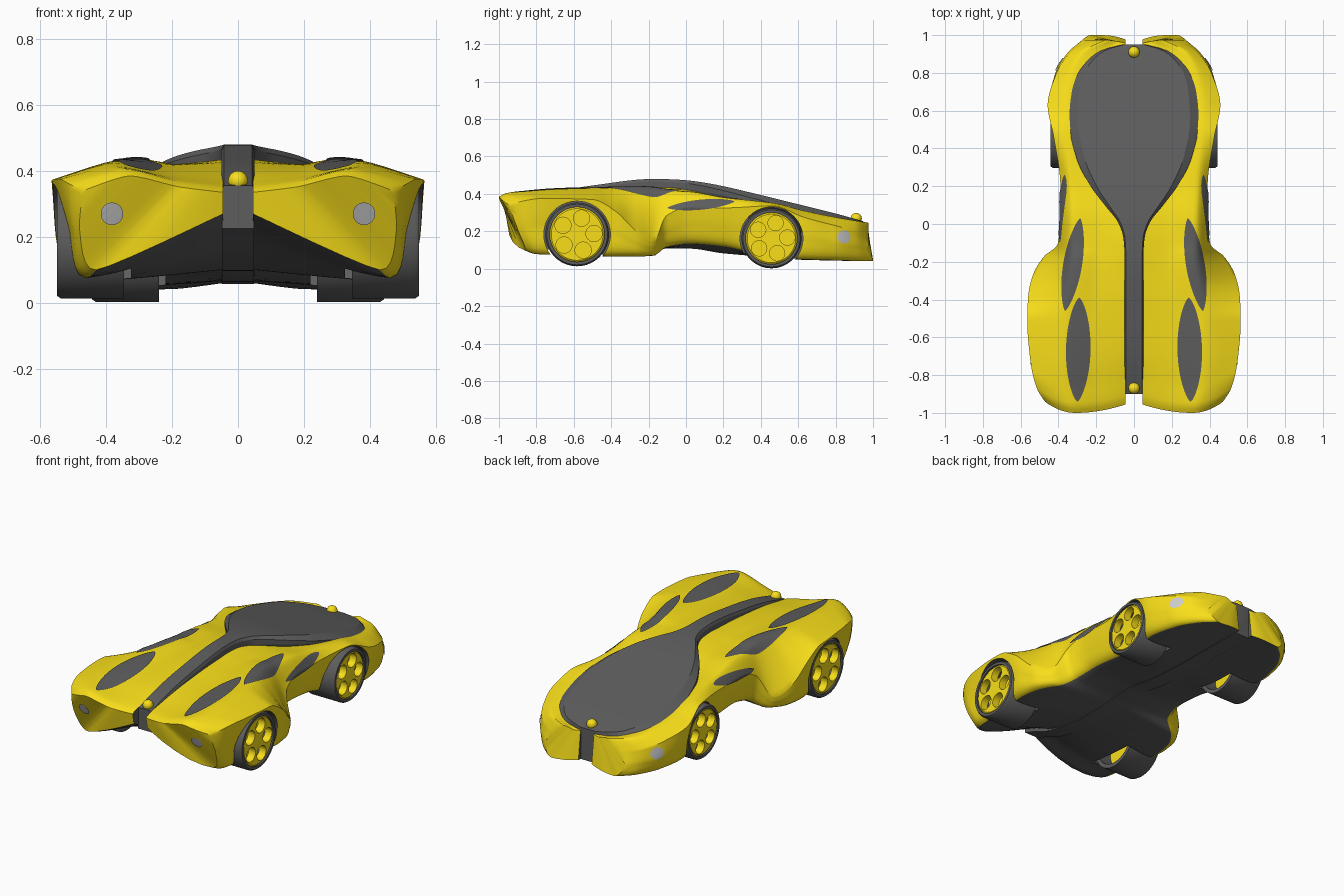
import bpy, bmesh, math
from mathutils import Vector
from mathutils.bvhtree import BVHTree

if "Cube" in bpy.data.objects:
    bpy.data.objects.remove(bpy.data.objects["Cube"])


def material(name, rgb):
    m = bpy.data.materials.new(name)
    m.diffuse_color = (*rgb, 1)
    m.use_nodes = True
    m.node_tree.nodes["Principled BSDF"].inputs["Base Color"].default_value = m.diffuse_color
    return m


paint = material("yellow_paint", (0.95, 0.74, 0.01))
dark = material("dark_grey", (0.11, 0.11, 0.11))


def make(name, verts, faces, mats=(), dark_faces=()):
    me = bpy.data.meshes.new(name)
    me.from_pydata([tuple(v) for v in verts], [], faces)
    for m in mats:
        me.materials.append(m)
    for i in dark_faces:
        me.polygons[i].material_index = 1
    bm = bmesh.new()
    bm.from_mesh(me)
    bmesh.ops.recalc_face_normals(bm, faces=bm.faces)
    bm.to_mesh(me)
    bm.free()
    ob = bpy.data.objects.new(name, me)
    bpy.context.collection.objects.link(ob)
    return ob


def finish(ob, mirror=True, angle=35):
    if mirror:
        ob.modifiers.new("mirror", "MIRROR")
    bpy.ops.object.select_all(action="DESELECT")
    ob.select_set(True)
    bpy.context.view_layer.objects.active = ob
    bpy.ops.object.convert(target="MESH")
    bpy.ops.object.shade_smooth_by_angle(angle=math.radians(angle))


def curve(table, col, y):
    # smooth interpolation without overshoot
    n = len(table)
    X, V = [r[0] for r in table], [r[col] for r in table]
    y = min(max(y, X[0]), X[-1])
    k = max(i for i in range(n - 1) if X[i] <= y)
    d = [(V[i + 1] - V[i]) / (X[i + 1] - X[i]) for i in range(n - 1)]

    def slope(i):
        a, b = d[max(i - 1, 0)], d[min(i, n - 2)]
        return 0 if a * b <= 0 else 2 * a * b / (a + b)
    h = X[k + 1] - X[k]
    t = (y - X[k]) / h
    return (V[k] * (1 + 2 * t) * (1 - t) ** 2 + slope(k) * h * t * (1 - t) ** 2
            + V[k + 1] * t * t * (3 - 2 * t) + slope(k + 1) * h * t * t * (t - 1))


def spline(pts, n, tension=0.32):
    P = [Vector(p) for p in pts]
    out = [P[0]]
    for i in range(len(P) - 1):
        m0 = (P[i + 1] - P[max(i - 1, 0)]) * tension
        m1 = (P[min(i + 2, len(P) - 1)] - P[i]) * tension
        for s in range(1, n + 1):
            t = s / n
            out.append(P[i] * (1 + 2 * t) * (1 - t) ** 2 + m0 * t * (1 - t) ** 2
                       + P[i + 1] * t * t * (3 - 2 * t) + m1 * t * t * (t - 1))
    return out


# body stations: y, top at centre, crest x, crest z, width, edge z, lower width, bottom z, floor z
BODY = [
    (-1.00, .335, .33, .385, .47, .34, .48, .10, .27),
    (-.96, .35, .34, .405, .51, .36, .50, .08, .25),
    (-.85, .37, .37, .415, .54, .375, .51, .075, .21),
    (-.70, .395, .38, .425, .555, .375, .52, .075, .15),
    (-.50, .415, .38, .43, .565, .37, .54, .07, .11),
    (-.38, .425, .365, .43, .56, .31, .55, .065, .10),
    (-.27, .43, .35, .428, .535, .205, .53, .065, .10),
    (-.17, .435, .34, .42, .475, .145, .465, .07, .105),
    (-.11, .435, .335, .415, .405, .28, .39, .115, .11),
    (.02, .425, .33, .41, .39, .33, .37, .135, .11),
    (.20, .395, .335, .38, .39, .325, .37, .12, .085),
    (.46, .34, .355, .352, .425, .336, .40, .06, .067),
    (.63, .305, .36, .31, .457, .275, .447, .05, .065),
    (.80, .27, .33, .275, .41, .23, .415, .045, .062),
    (.93, .245, .27, .255, .33, .20, .345, .042, .06),
    (1.0, .235, .15, .245, .22, .18, .27, .042, .06)]
SEG, ROWS = 6, 110
verts, faces, belly = [], [], []
for j in range(ROWS + 1):
    y = -1 + 2 * j / ROWS
    zc, xs, zs, w, ze, wl, zb, zf = [curve(BODY, c, y) for c in range(1, 9)]
    top = spline([(.045, zc), (xs * .55, (zc + zs) / 2 - .008), (xs, zs), (w, ze)], SEG)
    low = spline([(w, ze), (wl, (ze + zb) / 2), (wl - .05, zb), (.045, zf)], SEG)
    f, g = max(0, (-.6 - y) / .4), max(0, (y - .8) / .2)
    for x, z in top + low[1:]:
        # raked and rounded nose, tail with a low projecting lip
        dy = 1.3 * max(0, .38 - z) ** 2 + (.6 if x < .31 else 2.2) * (x - .31) ** 2
        lip = .025 * min(1, max(0, (z - .05) / .06)) + 1.2 * max(0, .17 - x) ** 2
        verts.append((x, y + f * dy - g * lip, z))
N = 6 * SEG + 1
for j in range(ROWS):
    for i in range(N):
        if i >= 5 * SEG:
            belly.append(len(faces))
        k = (i + 1) % N
        faces.append((j * N + i, j * N + k, j * N + N + k, j * N + N + i))
for b in (0, ROWS * N):
    for i in range(N // 2 - 1):
        faces.append((b + i, b + i + 1, b + N - 2 - i, b + N - 1 - i))
    m = N // 2
    faces.append((b + m - 1, b + m, b + m + 1))
body = make("body_shell", verts, faces, (paint, dark), belly)


def tube(name, profile, y, z, mats=(), n=64, closed=True):
    # spins an (x, radius) profile around a sideways axle
    v = [(x, y + r * math.cos(2 * math.pi * a / n), z + r * math.sin(2 * math.pi * a / n))
         for a in range(n) for x, r in profile]
    p = len(profile)
    fs = [(a * p + i, a * p + (i + 1) % p, (a + 1) % n * p + (i + 1) % p, (a + 1) % n * p + i)
          for a in range(n) for i in range(p if closed else p - 1)]
    if not closed:
        fs += [tuple(a * p for a in range(n)), tuple(a * p + p - 1 for a in range(n))]
    return make(name, v, fs, mats)


def cut(ob, cutter):
    cutter.hide_render = True
    m = ob.modifiers.new("cut", "BOOLEAN")
    m.object, m.operation, m.solver = cutter, "DIFFERENCE", "EXACT"
    return cutter


# wheels: name, y, z, radius, inner x, outer x
WHEELS = [("front", -.582, .183, .17, .345, .548), ("rear", .457, .162, .16, .24, .442)]
helpers = []
for name, y, z, r, x0, x1 in WHEELS:
    arch = tube("arch_cutter", [(x0 - .02, r + .008), (.8, r + .008)], y, z, (paint, dark), closed=False)
    for p in arch.data.polygons:
        p.material_index = 1
    helpers.append(cut(body, arch))
    ri = r * .86
    tire = tube(name + "_tires", [(x0, r), (x1 - .012, r), (x1, r - .008), (x1, ri), (x0, ri)], y, z, (dark,))
    finish(tire)
    rim = tube(name + "_rims", [(x1 - .05, ri + .002), (x1 - .012, ri + .002), (x1 - .004, ri - .008)],
               y, z, (paint,), closed=False)
    for i in range(5):
        a = math.radians(72 * i + 3)
        helpers.append(cut(rim, tube("hole_cutter", [(x1 - .1, r * .255), (x1 + .1, r * .255)],
                                     y + r * .53 * math.cos(a), z + r * .53 * math.sin(a), (paint,), 32, False)))
    finish(rim)
    xm = (x0 + x1) / 2
    finish(tube(name + "_hub_backs", [(xm - .01, ri + .002), (xm + .01, ri + .002)], y, z, (paint,), closed=False))
finish(body)
for h in helpers:
    bpy.data.objects.remove(h)

# canopy and centre spine: y, half width, top z
CANOPY = [(-.90, .05, .355), (-.70, .05, .41), (-.50, .05, .445), (-.17, .05, .48),
          (-.08, .055, .478), (0, .08, .473), (.10, .155, .46), (.20, .23, .441), (.35, .305, .406),
          (.55, .345, .357), (.70, .335, .32), (.80, .305, .295), (.88, .24, .273),
          (.92, .175, .262), (.95, .06, .252)]
v, fs, M = [], [], 110
for j in range(M + 1):
    y = -.9 + 1.85 * j / M
    wo, z, zf = curve(CANOPY, 1, y), curve(CANOPY, 2, y), curve(BODY, 8, y)
    half = [(wo * .86, z), (wo, z - .012 - .05 * wo), (wo, z - .05), (.048, zf - .003)]
    v += [(x, y, h) for x, h in half] + [(-x, y, h) for x, h in reversed(half)]
for j in range(M):
    fs += [(j * 8 + i, j * 8 + (i + 1) % 8, j * 8 + 8 + (i + 1) % 8, j * 8 + 8 + i) for i in range(8)]
fs += [tuple(range(8)), tuple(range(M * 8, M * 8 + 8))]
finish(make("canopy_and_spine", v, fs, (dark,)), False, 14)

# lenses and windows laid onto the body surface
bvh = BVHTree.FromObject(body, bpy.context.evaluated_depsgraph_get())
RAYS = {"x": (lambda a, b: (1, a, b), (-1, 0, 0)), "y": (lambda a, b: (a, -2, b), (0, 1, 0)),
        "z": (lambda a, b: (a, b, 1), (0, 0, -1))}


def inlay(name, axis, p, q, width, power=.5, mats=(), n=28, c=8):
    p, q = Vector(p), Vector(q)
    side = (q - p).normalized().orthogonal() * width
    origin, direction = RAYS[axis]
    pts, ids = [], {}
    for i in range(n + 1):
        s = .5 - .5 * math.cos(math.pi * (.01 + .98 * i / n))
        for k in range(c + 1):
            u = p.lerp(q, s) + side * (2 * k / c - 1) * (4 * s * (1 - s)) ** power
            hit, normal, _, _ = bvh.ray_cast(Vector(origin(*u)), Vector(direction))
            if hit:
                ids[i, k] = len(pts)
                pts.append(hit - Vector(direction) * .006)
    quads = [[(i, k), (i + 1, k), (i + 1, k + 1), (i, k + 1)] for i in range(n) for k in range(c)]
    finish(make(name, pts, [[ids[t] for t in f] for f in quads if all(t in ids for t in f)], mats))


inlay("front_fender_windows", "z", (.30, -.94), (.29, -.39), .065, .7, (dark,))
inlay("shoulder_windows", "z", (.365, -.46), (.285, .03), .05, .75, (dark,))
inlay("side_windows", "x", (-.10, .325), (.26, .36), .027, .75, (dark,))
inlay("headlights", "y", (.348, .27), (.416, .27), .034)
inlay("tail_lights", "x", (.81, .17), (.88, .17), .035)

# round beacons on the spine
for name, y, z in (("front_beacon", -.87, .37), ("rear_beacon", .91, .268)):
    bpy.ops.mesh.primitive_uv_sphere_add(segments=32, ring_count=16, radius=.03, location=(0, y, z))
    ball = bpy.context.object
    ball.name = name
    ball.data.materials.append(paint)
    finish(ball, False)
